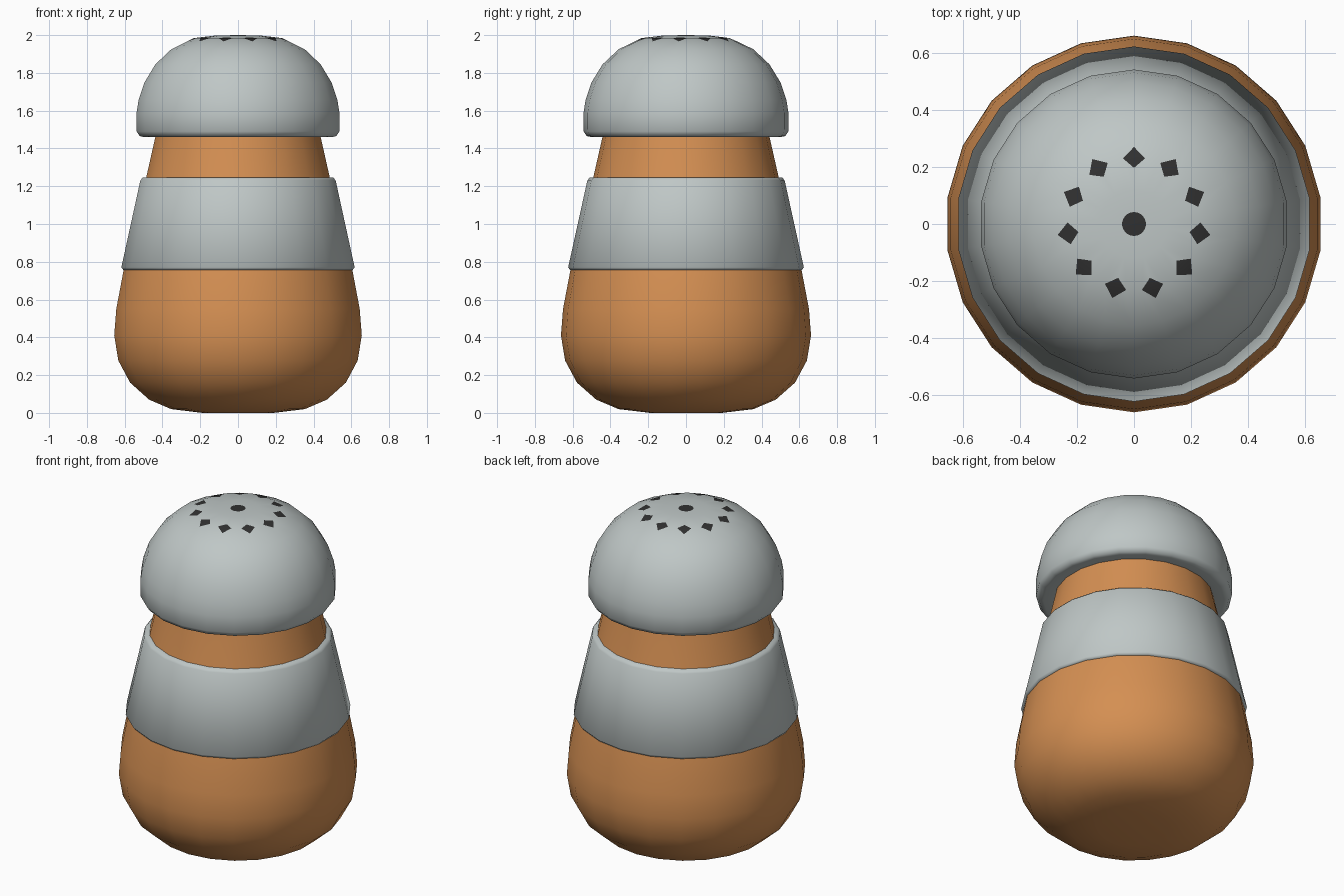
import bpy, bmesh, math

if "Cube" in bpy.data.objects:
    bpy.data.objects.remove(bpy.data.objects["Cube"])

SIDES = 22


def material(name, rgb):
    m = bpy.data.materials.new(name)
    m.diffuse_color = (*rgb, 1)
    m.use_nodes = True
    m.node_tree.nodes["Principled BSDF"].inputs["Base Color"].default_value = m.diffuse_color
    return m


wood = material("warm_wood", (0.66, 0.275, 0.085))
metal = material("grey_metal", (0.52, 0.57, 0.565))
dark = material("dark_hole", (0.03, 0.03, 0.03))


def lathe(name, profile, mats, edit=None):
    """Revolve (radius, z) points, bottom to top; radius 0 makes a pole."""
    bm = bmesh.new()
    rings = []
    for r, z in profile:
        if r == 0:
            rings.append([bm.verts.new((0, 0, z))] * SIDES)
            continue
        rings.append([bm.verts.new((r * math.cos(a), r * math.sin(a), z))
                      for a in (math.pi / 2 + math.tau * i / SIDES for i in range(SIDES))])
    for lo, hi in zip(rings, rings[1:]):
        for i in range(SIDES):
            j = (i + 1) % SIDES
            corners = [lo[i], lo[j], hi[j], hi[i]]
            bm.faces.new(list(dict.fromkeys(corners)))
    if edit:
        edit(bm, rings)
    bmesh.ops.recalc_face_normals(bm, faces=bm.faces[:])
    for f in bm.faces:
        f.smooth = True
    me = bpy.data.meshes.new(name)
    bm.to_mesh(me)
    bm.free()
    for m in mats:
        me.materials.append(m)
    ob = bpy.data.objects.new(name, me)
    bpy.context.collection.objects.link(ob)
    return ob


def cut_holes(bm, rings):
    # Eleven holes on every second corner of a ring, plus one in the middle
    for verts, size in ((rings[-3][::2], 0.039), ([rings[-1][0]], 0.042)):
        res = bmesh.ops.bevel(bm, geom=verts, offset=size, offset_type='OFFSET',
                              segments=1, profile=0.25, affect='VERTICES')
        for f in res["faces"]:
            c = f.calc_center_median()
            if max((v.co - c).length for v in f.verts) < 0.06:
                f.material_index = 1


# Wooden body with tapering neck
lathe("body", [(0, 0), (0.19, 0), (0.357, 0.02), (0.475, 0.07), (0.577, 0.16),
               (0.64, 0.277), (0.662, 0.41), (0.651, 0.55), (0.612, 0.755),
               (0.49, 1.25), (0.44, 1.47), (0.43, 1.52), (0, 1.52)], [wood])

# Metal band around the waist
lathe("band", [(0.58, 0.765), (0.61, 0.753), (0.624, 0.77), (0.522, 1.232),
               (0.51, 1.245), (0.47, 1.25)], [metal])

# Domed metal cap with shaker holes
lathe("cap", [(0.40, 1.475), (0.50, 1.46), (0.525, 1.465), (0.542, 1.49), (0.543, 1.585),
              (0.532, 1.655), (0.50, 1.75), (0.442, 1.845), (0.357, 1.925),
              (0.236, 1.984), (0.12, 1.998), (0, 2.0)], [metal, dark], cut_holes)
